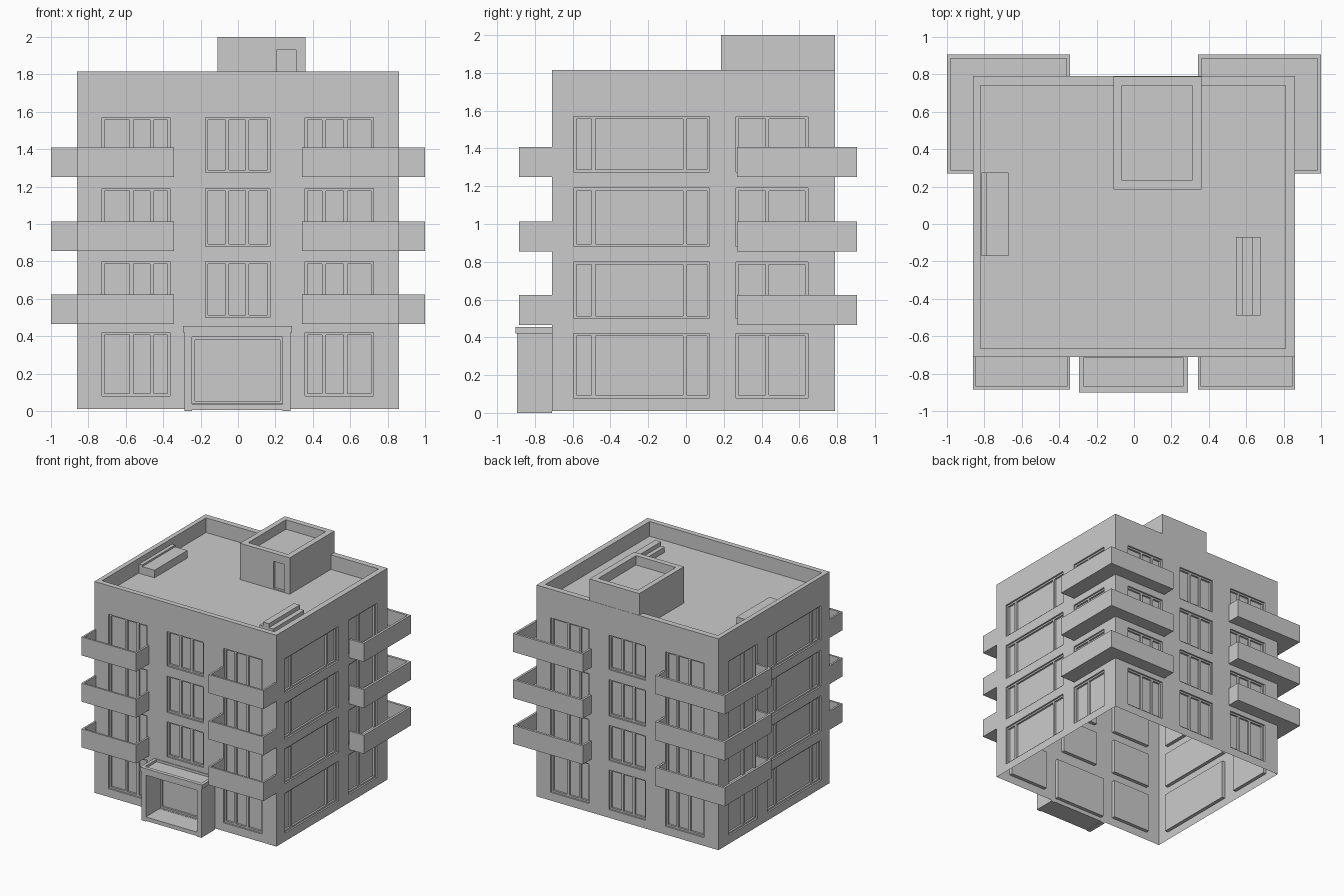
import bpy, bmesh

if "Cube" in bpy.data.objects:
    bpy.data.objects.remove(bpy.data.objects["Cube"])

X, YF, YB = 0.86, -0.71, 0.79            # facade planes
Z0, ROOF, TOP = 0.01, 1.69, 1.815
ROWS = [(0.08, 0.42), (0.50, 0.80), (0.88, 1.19), (1.275, 1.57)]
BALCONY_Z = [0.465, 0.855, 1.25]


def finish(name, bm, recalc=True):
    if recalc:
        bmesh.ops.recalc_face_normals(bm, faces=bm.faces)
    me = bpy.data.meshes.new(name)
    bm.to_mesh(me)
    bm.free()
    ob = bpy.data.objects.new(name, me)
    bpy.context.collection.objects.link(ob)
    return ob


def add_box(bm, a, b):
    vs = bmesh.ops.create_cube(bm, size=1)["verts"]
    for v in vs:
        v.co = [(p + q) / 2 + c * abs(q - p) for p, q, c in zip(a, b, v.co)]


def boxes(name, *bounds):
    bm = bmesh.new()
    for a, b in bounds:
        add_box(bm, a, b)
    return finish(name, bm)


def tray(name, outer, inner, z0, zf, z1, closed=False, corner=(), bottom=True):
    """Upstand following a path, with a sunken floor at zf."""
    bm = bmesh.new()
    ring = lambda pts, z: [bm.verts.new((x, y, z)) for x, y in pts]
    ob, ot, it, fl = ring(outer, z0), ring(outer, z1), ring(inner, z1), ring(inner, zf)
    n = len(outer)
    for i in range(n if closed else n - 1):
        j = (i + 1) % n
        for a, b in ((ob, ot), (ot, it), (it, fl)):
            bm.faces.new((a[i], a[j], b[j], b[i]))
    bm.faces.new(fl + ring(corner, zf))
    if bottom:
        bm.faces.new(ob + ring(corner, z0))
    return finish(name, bm)


def rect(x0, x1, y0, y1):
    return [(x0, y0), (x1, y0), (x1, y1), (x0, y1)]


def wall(name, place, u0, u1, cols, door=None):
    """Facade sheet with recessed windows; place(u, depth, z) gives the 3D point."""
    wins = [(a, b, c, d, m) for a, b, m in cols for c, d in ROWS]
    if door:
        wins = [w for w in wins if not (w[0] < 0 < w[1] and w[2] < 0.1)] + [door]
    us = sorted({u0, u1, *[w[0] for w in wins], *[w[1] for w in wins]})
    zs = sorted({Z0, ROOF, *[w[2] for w in wins], *[w[3] for w in wins]})
    bm, fr = bmesh.new(), bmesh.new()

    def quad(*pts):
        bm.faces.new([bm.verts.new(place(*p)) for p in pts])

    for a, b in zip(us, us[1:]):
        for c, d in zip(zs, zs[1:]):
            mu, mz = (a + b) / 2, (c + d) / 2
            if not any(w[0] < mu < w[1] and w[2] < mz < w[3] for w in wins):
                quad((a, 0, c), (b, 0, c), (b, 0, d), (a, 0, d))
    D, T = 0.03, 0.014
    for a, b, c, d, bars in wins:
        loop = [(a, c), (b, c), (b, d), (a, d)]
        for (pu, pz), (qu, qz) in zip(loop, loop[1:] + loop[:1]):
            quad((pu, 0, pz), (qu, 0, qz), (qu, D, qz), (pu, D, pz))
        quad(*[(u, D, z) for u, z in loop])
        strips = [(a, a + T, c, d), (b - T, b, c, d),
                  (a + T, b - T, c, c + T), (a + T, b - T, d - T, d)]
        strips += [(m - 0.01, m + 0.01, c + T, d - T) for m in bars]
        for p, q, r, s in strips:
            add_box(fr, place(p, D, r), place(q, 0.014, s))
    bmesh.ops.remove_doubles(bm, verts=bm.verts, dist=1e-5)
    finish(name, bm, False)
    finish(name + "_window_frames", fr)


# Four facades
cols = [(-0.727, -0.363, (-0.57, -0.46)), (-0.175, 0.172, (-0.058, 0.05)),
        (0.358, 0.724, (0.46, 0.575))]
side = [(-0.595, 0.125, (-0.49, -0.005)), (0.265, 0.645, (0.43,))]
flip = [(-b, -a, tuple(-m for m in ms)) for a, b, ms in side]
wall("front_wall", lambda u, d, z: (u, YF + d, z), -X, X, cols,
     door=(-0.245, 0.238, 0.04, 0.395, ()))
wall("back_wall", lambda u, d, z: (-u, YB - d, z), -X, X, cols)
wall("right_wall", lambda u, d, z: (X - d, u, z), YF, YB, side)
wall("left_wall", lambda u, d, z: (-X + d, -u, z), -YB, -YF, flip)

# Roof with parapet
tray("roof_parapet", rect(-X, X, YF, YB), rect(-0.82, 0.81, -0.665, 0.74),
     ROOF, ROOF, TOP, closed=True, bottom=False)

# Balconies: straight at the front, wrapping the back corners
for level, z in enumerate(BALCONY_Z):
    for s, tag in ((-1, "left"), (1, "right")):
        tray(f"front_balcony_{tag}_{level + 1}",
             [(s * x, y) for x, y in ((0.342, YF), (0.342, -0.885), (X, -0.885), (X, YF))],
             [(s * x, y) for x, y in ((0.358, YF), (0.358, -0.869), (0.844, -0.869), (0.844, YF))],
             z, z + 0.025, z + 0.158)
        tray(f"corner_balcony_{tag}_{level + 1}",
             [(s * x, y) for x, y in ((0.342, YB), (0.342, 0.905), (1, 0.905), (1, 0.27), (X, 0.27))],
             [(s * x, y) for x, y in ((0.36, YB), (0.36, 0.885), (0.98, 0.885), (0.98, 0.288), (X, 0.288))],
             z, z + 0.025, z + 0.158, corner=[(s * X, YB)])

# Entrance porch
boxes("porch_frame", ((-0.285, -0.895, 0), (-0.245, YF, 0.425)),
      ((0.238, -0.895, 0), (0.28, YF, 0.425)),
      ((-0.245, -0.895, 0.395), (0.238, YF, 0.425)),
      ((-0.245, -0.895, 0.005), (0.238, YF, 0.038)))
tray("porch_canopy", rect(-0.295, 0.29, -0.902, YF), rect(-0.268, 0.263, -0.87, YF - 0.005),
     0.42, 0.435, 0.455, closed=True)

# Stair house on the roof with a recessed door
hut = tray("stair_house", rect(-0.11, 0.36, 0.185, 0.788), rect(-0.065, 0.31, 0.232, 0.74),
           ROOF - 0.005, 1.92, 2.0, closed=True)
cutter = boxes("door_cutter", ((0.205, 0.1, ROOF + 0.01), (0.31, 0.205, 1.93)))
cutter.hide_render = True
cutter.hide_viewport = True
cut = hut.modifiers.new("door", "BOOLEAN")
cut.operation, cut.object = "DIFFERENCE", cutter

# Roof fittings
boxes("roof_bench", ((-0.785, -0.17, ROOF), (-0.67, 0.275, 1.755)),
      ((-0.815, -0.17, ROOF), (-0.785, 0.275, 1.77)))
boxes("roof_vent", ((0.545, -0.49, ROOF), (0.58, -0.07, 1.735)),
      ((0.58, -0.49, ROOF), (0.635, -0.07, 1.77)),
      ((0.635, -0.49, ROOF), (0.675, -0.07, 1.735)))
